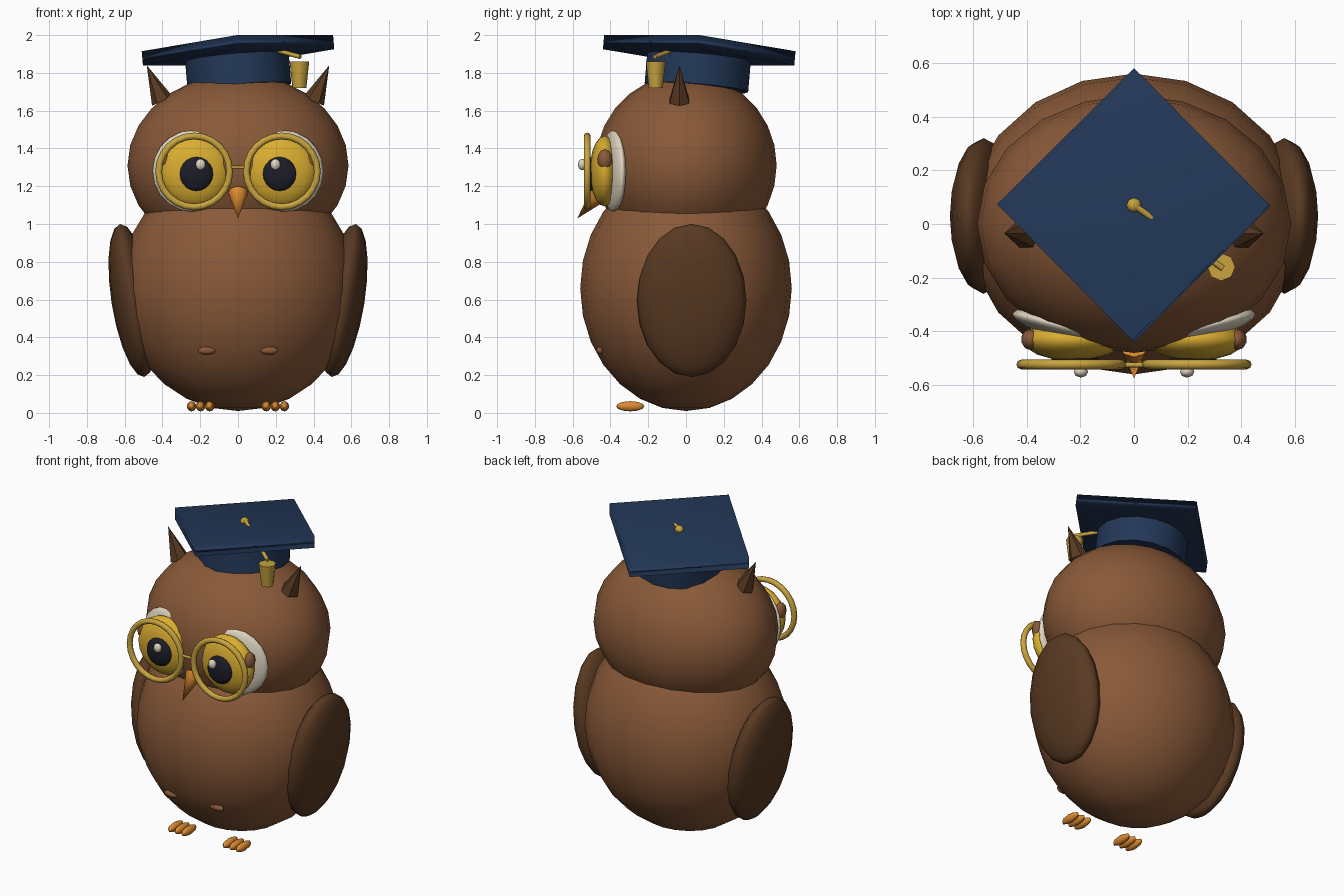
import bpy, math
from mathutils import Vector, Euler

cube = bpy.data.objects.get("Cube")
if cube:
    bpy.data.objects.remove(cube, do_unlink=True)


def material(name, r, g, b):
    m = bpy.data.materials.new(name)
    m.use_nodes = True
    m.diffuse_color = (r, g, b, 1)
    m.node_tree.nodes["Principled BSDF"].inputs["Base Color"].default_value = (r, g, b, 1)
    return m


BROWN = material("feather brown", 0.25, 0.10, 0.04)
DARK = material("dark brown", 0.10, 0.042, 0.016)
NAVY = material("navy cloth", 0.016, 0.038, 0.095)
GOLD = material("gold", 0.58, 0.37, 0.05)
YELLOW = material("eye yellow", 0.70, 0.42, 0.03)
CREAM = material("cream", 0.74, 0.67, 0.53)
BLACK = material("pupil black", 0.012, 0.012, 0.022)
ORANGE = material("orange", 0.72, 0.26, 0.03)


def finish(name, mat, smooth=True):
    ob = bpy.context.object
    ob.name = ob.data.name = name
    ob.data.materials.append(mat)
    if smooth:
        bpy.ops.object.shade_smooth()
    else:
        bpy.ops.object.shade_smooth_by_angle(angle=math.radians(50))
    return ob


def ball(name, mat, loc, size, rot=(0, 0, 0), seg=16, rings=10):
    bpy.ops.mesh.primitive_uv_sphere_add(segments=seg, ring_count=rings, radius=1,
                                         location=loc, rotation=rot)
    bpy.context.object.scale = size
    return finish(name, mat)


def taper(name, mat, a, b, ra, rb, sides):
    """Cone or rod running from point a to point b."""
    a, b = Vector(a), Vector(b)
    bpy.ops.mesh.primitive_cone_add(vertices=sides, radius1=ra, radius2=rb,
                                    depth=(b - a).length, location=(a + b) / 2)
    ob = bpy.context.object
    ob.rotation_euler = (b - a).to_track_quat("Z", "Y").to_euler()
    return finish(name, mat, False)


# Body and head
ball("body", BROWN, (0, 0, 0.66), (0.625, 0.56, 0.65), seg=20, rings=14)
ball("head", BROWN, (0, 0, 1.31), (0.585, 0.48, 0.485), seg=20, rings=14)

for side, s in (("left", 1), ("right", -1)):
    # Wing, leaning outward at the top
    ball(side + "_wing", DARK, (s * 0.56, 0.03, 0.595), (0.11, 0.29, 0.41),
         (0, s * math.radians(9), 0))
    # Ear tuft
    taper(side + "_tuft", DARK, (s * 0.40, -0.035, 1.65), (s * 0.483, -0.035, 1.84), 0.06, 0, 6)
    # Layered eye
    ball(side + "_eye_disc", CREAM, (s * 0.245, -0.385, 1.28), (0.215, 0.05, 0.215),
         (0, 0, s * math.radians(14)))
    ball(side + "_eye_corner", BROWN, (s * 0.385, -0.43, 1.34), (0.035, 0.04, 0.055), seg=10, rings=6)
    ball(side + "_iris", YELLOW, (s * 0.228, -0.43, 1.28), (0.187, 0.08, 0.187))
    ball(side + "_pupil", BLACK, (s * 0.22, -0.502, 1.265), (0.088, 0.035, 0.09))
    ball(side + "_eye_glint", CREAM, (s * 0.198, -0.55, 1.315), (0.027, 0.022, 0.03), seg=8, rings=6)
    # Spectacle rim
    bpy.ops.mesh.primitive_torus_add(major_segments=24, minor_segments=8, major_radius=0.188,
                                     minor_radius=0.018, location=(s * 0.232, -0.523, 1.278),
                                     rotation=(math.pi / 2, 0, 0))
    finish(side + "_rim", GOLD)
    # Toes
    for i in range(3):
        ball(f"{side}_toe_{i + 1}", ORANGE, (s * (0.15 + 0.048 * i), -0.295, 0.035),
             (0.025, 0.075, 0.027), seg=8, rings=6)

# Spectacle bridge and beak
taper("bridge", GOLD, (-0.05, -0.525, 1.3), (0.05, -0.525, 1.3), 0.009, 0.009, 8)
taper("beak", ORANGE, (0, -0.455, 1.165), (0, -0.575, 1.03), 0.054, 0, 8)

# Belly feather marks
for i in (-1, 0, 1):
    ball(f"belly_mark_{i + 2}", DARK if i == 9 else BROWN, (i * 0.165, -0.455, 0.33),
         (0.05, 0.022, 0.022), seg=10, rings=6)

# Cap, tilted up towards the front left
tilt = Euler((-0.084, -0.084, 0))
centre = Vector((0, 0.07, 1.92))
bpy.ops.mesh.primitive_cylinder_add(vertices=16, radius=0.275, depth=0.19,
                                    location=(0, 0.063, 1.815), rotation=tilt)
finish("cap_band", NAVY, False)
bpy.ops.mesh.primitive_cube_add(size=1, location=centre)
board = bpy.context.object
board.scale = (0.719, 0.719, 0.075)
board.rotation_euler = (tilt.to_matrix() @ Euler((0, 0, math.pi / 4)).to_matrix()).to_euler()
finish("cap_board", NAVY)

# Button, cord and tassel
ball("cap_button", GOLD, (0, 0.07, 1.962), (0.028, 0.028, 0.025), seg=8, rings=6)
taper("tassel_cord", GOLD, (0, 0.07, 1.975), (0.33, -0.165, 1.885), 0.012, 0.012, 8)
taper("tassel", GOLD, (0.325, -0.16, 1.72), (0.325, -0.16, 1.86), 0.037, 0.052, 8)
